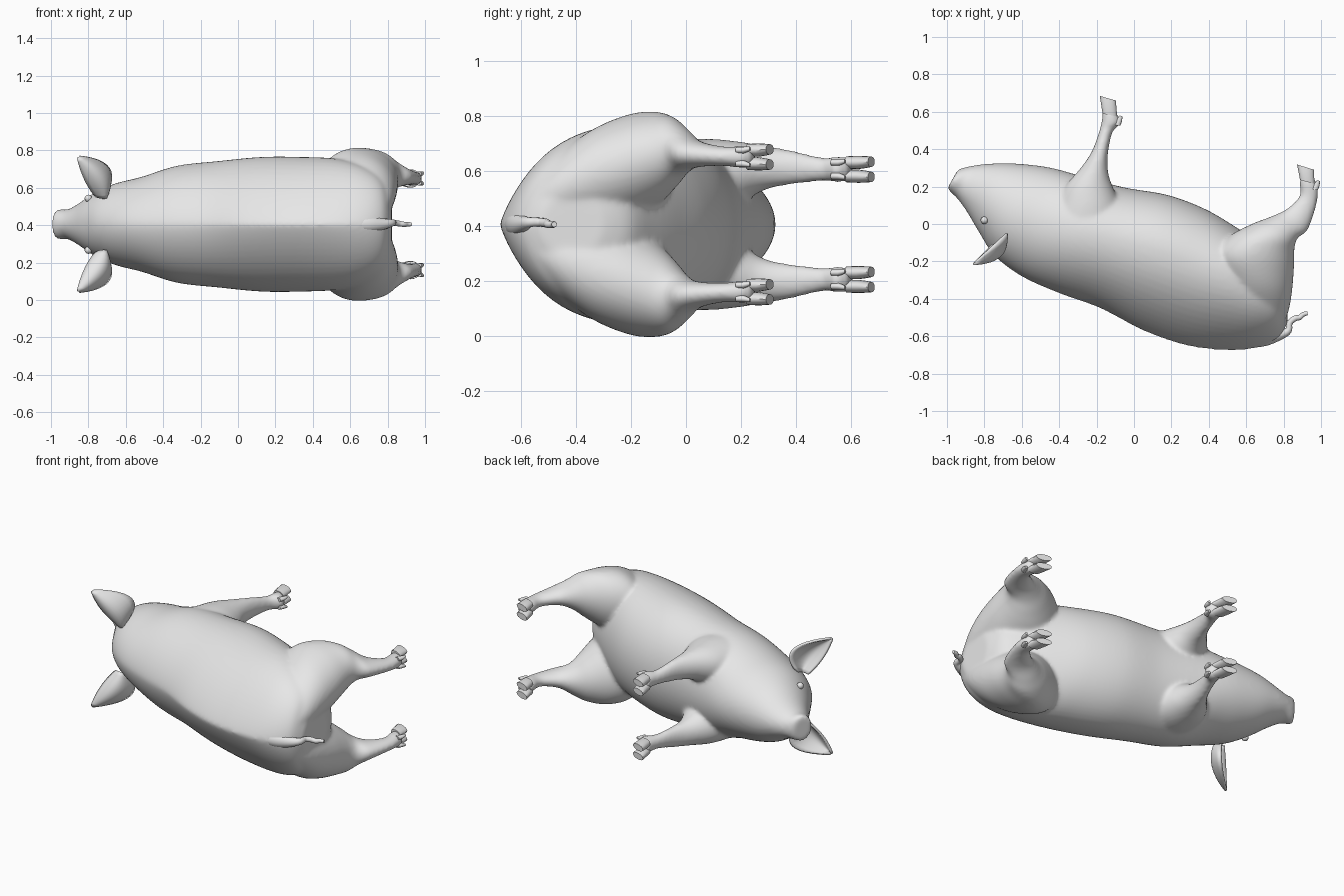
import bpy, bmesh, math
from mathutils import Vector

cube = bpy.data.objects.get("Cube")
if cube:
    bpy.data.objects.remove(cube, do_unlink=True)

MID = 0.405  # height of the animal's plane of symmetry

skin = bpy.data.materials.new("pale_grey")
skin.use_nodes = True
GREY = (0.8, 0.8, 0.8, 1)
skin.diffuse_color = GREY
skin.node_tree.nodes["Principled BSDF"].inputs["Base Color"].default_value = GREY


def add_object(name, data):
    ob = bpy.data.objects.new(name, data)
    bpy.context.collection.objects.link(ob)
    ob.location.z = MID
    data.materials.append(skin)
    return ob


def mesh_object(name, bm):
    bmesh.ops.recalc_face_normals(bm, faces=bm.faces)
    me = bpy.data.meshes.new(name)
    bm.to_mesh(me)
    bm.free()
    for p in me.polygons:
        p.use_smooth = True
    return add_object(name, me)


def mirror(ob):
    m = ob.modifiers.new("mirror", 'MIRROR')
    m.use_axis = (False, False, True)
    m.use_mirror_merge = False


def spline(rows, steps):
    """Catmull-Rom interpolation of tuples."""
    out = []
    for i in range(len(rows) - 1):
        a, b, c, d = (rows[max(0, min(len(rows) - 1, i + k))] for k in (-1, 0, 1, 2))
        for s in range(steps):
            t = s / steps
            out.append([0.5 * (2 * q + (r - p) * t + (2 * p - 5 * q + 4 * r - u) * t * t
                               + (3 * q - p - 3 * r + u) * t ** 3)
                        for p, q, r, u in zip(a, b, c, d)])
    return out + [list(rows[-1])]


def loft(bm, rows, steps=6, n=64, side=1):
    """Rows: edge point P, edge point Q, z centre, half width,
    sharpness of the P half, position of the widest line from P to Q."""
    rings = []
    for px, py, qx, qy, zc, w, sharp, wide in spline(rows, steps):
        p, q = Vector((px, py, 0)), Vector((qx, qy, 0))
        c = p.lerp(q, wide)
        ring = []
        for k in range(n):
            a = 2 * math.pi * k / n
            s, co = math.sin(a), math.cos(a)
            v = c + (p - c) * s if s > 0 else c + (q - c) * -s
            e = sharp if s > 0 else 1
            v.z = side * (zc + w * math.copysign(abs(co) ** e, co))
            ring.append(bm.verts.new(v))
        rings.append(ring)
    for r0, r1 in zip(rings, rings[1:]):
        for k in range(n):
            bm.faces.new((r0[k], r0[(k + 1) % n], r1[(k + 1) % n], r1[k]))
    bm.faces.new(rings[0])
    bm.faces.new(rings[-1])


# Torso and head: back point, belly point, z, half width, sharpness, widest line
TORSO = [
    (-0.998, 0.19, -0.945, 0.285, 0, .076, 1, .5),
    (-0.978, 0.168, -0.922, 0.298, 0, .080, 1, .5),
    (-0.940, 0.13, -0.870, 0.310, 0, .080, 1, .5),
    (-0.890, 0.06, -0.800, 0.320, 0, .112, 1, .5),
    (-0.825, -0.05, -0.680, 0.325, 0, .172, 1, .5),
    (-0.745, -0.17, -0.540, 0.315, 0, .220, 1.1, .5),
    (-0.600, -0.28, -0.420, 0.295, 0, .255, 1.2, .52),
    (-0.400, -0.37, -0.260, 0.250, 0, .313, 1.3, .55),
    (-0.180, -0.45, -0.050, 0.195, 0, .338, 1.4, .58),
    (0.050, -0.57, 0.180, 0.155, 0, .360, 1.6, .6),
    (0.280, -0.65, 0.380, 0.080, 0, .360, 1.7, .6),
    (0.500, -0.675, 0.550, -0.020, 0, .350, 1.65, .6),
    (0.660, -0.66, 0.680, -0.110, 0, .310, 1.5, .55),
    (0.770, -0.61, 0.785, -0.200, 0, .235, 1.3, .5),
    (0.820, -0.53, 0.825, -0.300, 0, .120, 1.2, .5),
]
HIND_LEG = [
    (0.52, -0.52, 0.80, -0.54, .090, .105, 1, .5),
    (0.47, -0.40, 0.828, -0.46, .130, .150, 1, .5),
    (0.44, -0.28, 0.845, -0.36, .172, .183, 1, .48),
    (0.425, -0.16, 0.855, -0.24, .210, .192, 1, .45),
    (0.51, -0.065, 0.857, -0.15, .240, .168, 1, .45),
    (0.63, 0.00, 0.862, -0.105, .260, .130, 1, .5),
    (0.725, 0.037, 0.88, -0.07, .266, .088, 1, .5),
    (0.815, 0.08, 0.93, -0.03, .257, .052, 1, .5),
    (0.885, 0.15, 0.975, 0.10, .248, .036, 1, .5),
    (0.885, 0.215, 0.985, 0.195, .245, .040, 1, .5),
    (0.89, 0.255, 0.965, 0.24, .245, .038, 1, .5),
]
FRONT_LEG = [
    (-0.46, 0.00, -0.04, -0.02, .165, .145, 1, .5),
    (-0.42, 0.10, -0.07, 0.09, .172, .138, 1, .5),
    (-0.37, 0.20, -0.11, 0.19, .188, .112, 1, .5),
    (-0.285, 0.30, -0.137, 0.27, .205, .080, 1, .5),
    (-0.225, 0.39, -0.14, 0.37, .207, .062, 1, .5),
    (-0.185, 0.50, -0.115, 0.49, .200, .043, 1, .5),
    (-0.172, 0.56, -0.07, 0.54, .200, .046, 1, .5),
    (-0.168, 0.61, -0.09, 0.59, .200, .042, 1, .5),
]

# One continuous skin for torso and legs
bm = bmesh.new()
loft(bm, TORSO)
for side in (1, -1):
    loft(bm, HIND_LEG, side=side)
    loft(bm, FRONT_LEG, side=side)
body = mesh_object("body", bm)
rm = body.modifiers.new("fuse", 'REMESH')
rm.mode = 'VOXEL'
rm.voxel_size = 0.011
rm.use_smooth_shade = True
sm = body.modifiers.new("soften", 'SMOOTH')
sm.factor = 0.5
sm.iterations = 10


# Cloven hooves with dewclaws
def hoof(name, top_p, top_q, tip_p, tip_q, zc, claw):
    bm = bmesh.new()
    for dz in (-.025, .025):
        z = zc + dz
        mid_p, mid_q = Vector(top_p).lerp(Vector(tip_p), .5), Vector(top_q).lerp(Vector(tip_q), .5)
        loft(bm, [(*top_p, *top_q, z, .022, .8, .5),
                  (*mid_p, *mid_q, z, .024, .8, .5),
                  (*tip_p, *tip_q, z + dz * .1, .019, .8, .5)], steps=2, n=16)
        # dewclaw
        x, y = claw
        loft(bm, [(x - .035, y - .02, x - .002, y - .025, z, .012, 1, .5),
                  (x - .02, y + .01, x + .008, y, z, .012, 1, .5),
                  (x - .005, y + .03, x + .010, y + .025, z + dz * .2, .007, 1, .5)], steps=2, n=12)
    mirror(mesh_object(name, bm))


hoof("hind_hooves", (.888, .235), (.965, .215), (.872, .318), (.962, .290), .245, (.984, .205))
hoof("front_hooves", (-.168, .59), (-.09, .575), (-.183, .685), (-.097, .660), .200, (-.072, .550))


# Ears: cupped leaf spanned by three curved lines
def bezier(a, b, c, t):
    return Vector(a) * (1 - t) ** 2 + Vector(b) * 2 * t * (1 - t) + Vector(c) * t * t


TIP = (-0.86, -0.212, 0.362)
EDGES = [((-0.715, -0.08, .16), (-0.60, 0.02, .34)),
         ((-0.71, -0.13, .14), (-0.68, -0.19, .27)),
         ((-0.76, -0.11, .15), (-0.83, -0.18, .23))]
bm = bmesh.new()
grid = []
for i in range(13):
    t = i / 12 * 0.98
    a, m, b = (bezier(p, q, TIP, t) for p, q in EDGES)
    ctrl = 2 * m - (a + b) / 2
    grid.append([bm.verts.new(bezier(a, ctrl, b, j / 10)) for j in range(11)])
for r0, r1 in zip(grid, grid[1:]):
    for j in range(10):
        bm.faces.new((r0[j], r0[j + 1], r1[j + 1], r1[j]))
ears = mesh_object("ears", bm)
so = ears.modifiers.new("thickness", 'SOLIDIFY')
so.thickness = 0.014
so.offset = 0
mirror(ears)

# Eyes, set into the head
bm = bmesh.new()
bmesh.ops.create_uvsphere(bm, u_segments=16, v_segments=10, radius=0.02)
bmesh.ops.translate(bm, verts=bm.verts, vec=(-0.80, 0.02, 0.138))
mirror(mesh_object("eyes", bm))

# Curly tail
TAIL = [(0.58, -0.62, 0, .030), (0.64, -0.615, 0, .045), (0.71, -0.603, 0, .046),
        (0.78, -0.59, .002, .030),
        (0.825, -0.57, .008, .019), (0.832, -0.53, .008, .016), (0.86, -0.505, .004, .016),
        (0.885, -0.50, 0, .014), (0.905, -0.483, 0, .013), (0.928, -0.478, 0, .010)]
cu = bpy.data.curves.new("tail", 'CURVE')
cu.dimensions = '3D'
cu.bevel_depth = 1.0
cu.bevel_resolution = 4
cu.use_fill_caps = True
pts = spline(TAIL, 4)
sp = cu.splines.new('POLY')
sp.points.add(len(pts) - 1)
for p, (x, y, z, r) in zip(sp.points, pts):
    p.co = (x, y, z, 1)
    p.radius = r
sp.use_smooth = True
add_object("tail", cu)

# Keep hoof rims crisp
bpy.ops.object.select_all(action='DESELECT')
for name in ("hind_hooves", "front_hooves"):
    ob = bpy.data.objects[name]
    ob.select_set(True)
    bpy.context.view_layer.objects.active = ob
bpy.ops.object.shade_smooth_by_angle(angle=math.radians(40))
